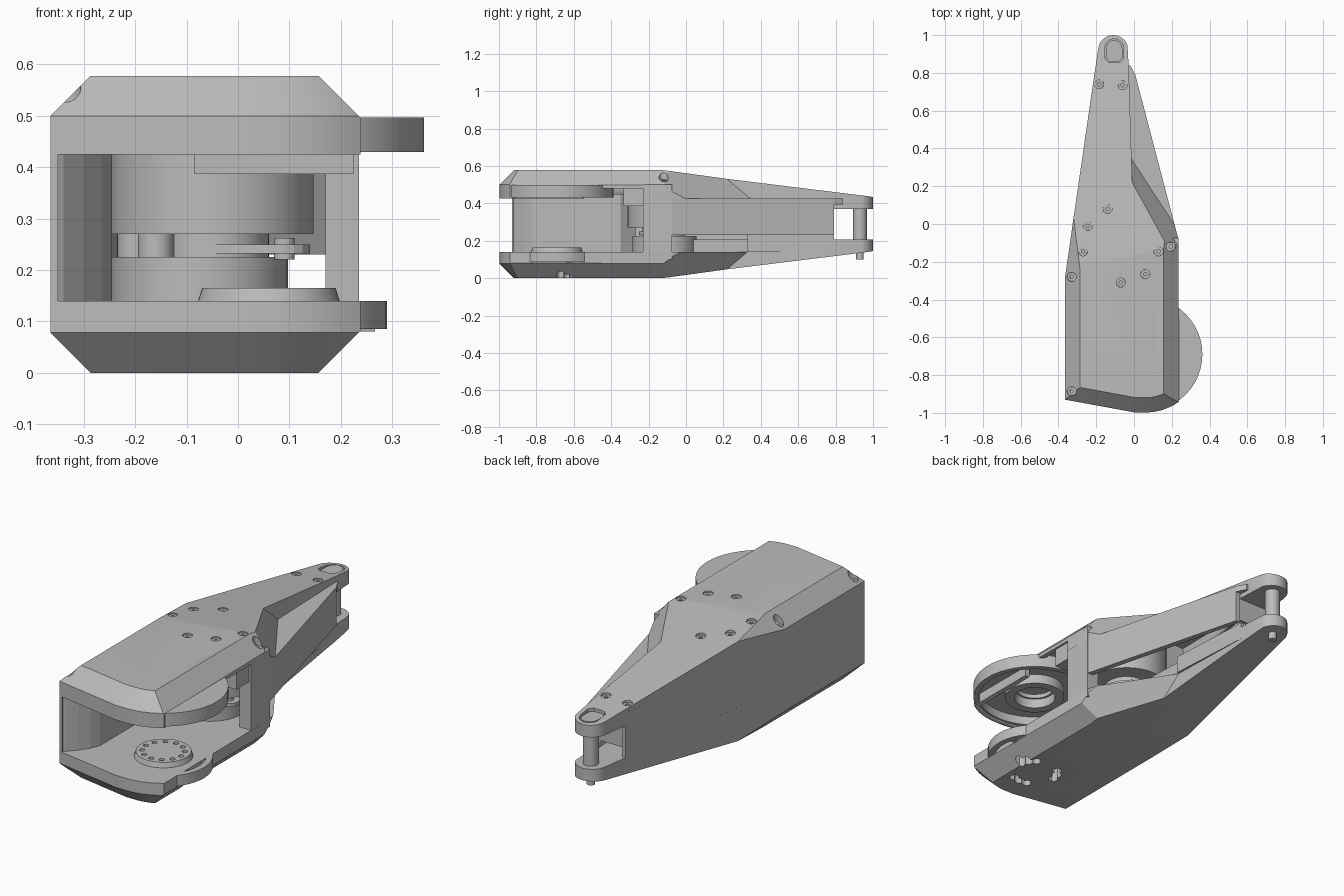
import bpy, bmesh
from math import sin, cos, pi, radians
from mathutils import Vector

if "Cube" in bpy.data.objects:
    bpy.data.objects.remove(bpy.data.objects["Cube"])

grey = bpy.data.materials.new("warm grey plastic")
grey.use_nodes = True
grey.diffuse_color = (0.5, 0.5, 0.5, 1)
grey.node_tree.nodes["Principled BSDF"].inputs["Base Color"].default_value = (0.5, 0.5, 0.5, 1)

H = 0.578                       # overall height
HUB = (0.06, -0.69)             # joint axis at the front
MOTOR = (-0.05, -0.115)         # motor axis
TIP = (-0.11, 0.92)             # pin axis at the rear


def finish(name, bm):
    bmesh.ops.recalc_face_normals(bm, faces=bm.faces)
    mesh = bpy.data.meshes.new(name)
    bm.to_mesh(mesh)
    bm.free()
    mesh.materials.append(grey)
    ob = bpy.data.objects.new(name, mesh)
    bpy.context.scene.collection.objects.link(ob)
    return ob


def add_prism(bm, outline, z0, z1):
    low = [bm.verts.new((x, y, z0)) for x, y in outline]
    top = [bm.verts.new((x, y, z1)) for x, y in outline]
    bm.faces.new(low[::-1])
    bm.faces.new(top)
    for i in range(len(low)):
        j = (i + 1) % len(low)
        bm.faces.new((low[i], low[j], top[j], top[i]))
    return top


def prism(name, outline, z0, z1):
    bm = bmesh.new()
    add_prism(bm, outline, z0, z1)
    return finish(name, bm)


def arc(c, r, a0, a1, n):
    return [(c[0] + r * cos(radians(a0 + (a1 - a0) * i / n)),
             c[1] + r * sin(radians(a0 + (a1 - a0) * i / n))) for i in range(n + 1)]


def circle(c, r, n=48):
    return arc(c, r, 0, 360, n)[:-1]


def box(name, x0, x1, y0, y1, z0, z1):
    return prism(name, [(x0, y0), (x1, y0), (x1, y1), (x0, y1)], z0, z1)


def smooth(ob):
    for o in bpy.context.selected_objects:
        o.select_set(False)
    bpy.context.view_layer.objects.active = ob
    ob.select_set(True)
    bpy.ops.object.shade_smooth_by_angle(angle=radians(25))
    return ob


def drum(name, c, r, z0, z1, r_top=None):
    bm = bmesh.new()
    top = add_prism(bm, circle(c, r), z0, z1)
    for v, (x, y) in zip(top, circle(c, r_top or r)):
        v.co.x, v.co.y = x, y
    return smooth(finish(name, bm))


def ring(name, c, r, hole, z0, z1):
    bm = bmesh.new()
    loops = [[bm.verts.new((x, y, z)) for x, y in circle(c, rad)]
             for rad, z in ((r, z0), (r, z1), (hole, z1), (hole, z0))]
    for k in range(4):
        a, b = loops[k], loops[(k + 1) % 4]
        for i in range(len(a)):
            j = (i + 1) % len(a)
            bm.faces.new((a[i], a[j], b[j], b[i]))
    return smooth(finish(name, bm))


def cut(ob, cutter):
    mod = ob.modifiers.new("cut", "BOOLEAN")
    mod.operation, mod.solver, mod.object = "DIFFERENCE", "EXACT", cutter
    cutter.hide_render = True
    cutter.hide_set(True)


def side_planes(outline):
    # Outward planes of a counter-clockwise outline
    return [(Vector((*a, 0)), Vector((b[1] - a[1], a[0] - b[0], 0)).normalized())
            for a, b in zip(outline, outline[1:] + outline[:1])]


def convex(name, planes, base, inset=0.0, mirrored=False):
    # Block trimmed by planes, each moved inward by the inset
    bm = bmesh.new()
    add_prism(bm, [(-2, -2), (2, -2), (2, 2), (-2, 2)], base, H - inset)
    for co, no in planes:
        got = bmesh.ops.bisect_plane(bm, geom=bm.verts[:] + bm.edges[:] + bm.faces[:], dist=1e-6,
                                     plane_co=co - no * inset, plane_no=no, clear_outer=True)
        edges = [e for e in got["geom_cut"] if isinstance(e, bmesh.types.BMEdge) and e.is_boundary]
        if len(edges) > 2:
            bmesh.ops.edgeloop_fill(bm, edges=edges)
    if mirrored:
        for v in bm.verts:
            v.co.z = H - v.co.z
    return smooth(finish(name, bm))


# Outlines and trimming planes
nose = [(-0.365, -0.93), (0.0, -0.997)] + arc(HUB, 0.308, -88, -54.5, 5)
tip_arc = arc(TIP, 0.08, 10, 172, 12)
outline = nose + [(0.235, -0.08)] + tip_arc + [(-0.365, -0.28)]
spine_line = [(-0.325, 0.0), (0.0, 0.0), (0.0, 0.33), (-0.028, 0.83)] + tip_arc
roof = (Vector((0.2, -0.12, H)), Vector((-0.0276, 0.122, 1)).normalized())
left_bevel = (Vector((-0.365, 0, 0.5)), Vector((-1, 0, 1)).normalized())
right_bevel = (Vector((0.235, 0, 0.5)), Vector((1, 0, 1)).normalized())
rear_bevel = (Vector((0, 0.2, 0.535)), Vector((0.029, 0.019, 0.0215)).normalized())
nose_bevels = [(co + Vector((0, 0, 0.5)), (no + Vector((0, 0, 1))).normalized())
               for co, no in side_planes(outline)[:len(nose) - 1]]
shell_planes = side_planes(outline) + nose_bevels + [roof, left_bevel, right_bevel, rear_bevel]
spine_planes = side_planes(spine_line) + [roof, left_bevel]
back_stop = (Vector((0, 0.77, 0)), Vector((0, 1, 0)))

# Upper and lower shells, hollow, each with a tapering spine
shells, spines = [], []
for side, low, base in (("upper", False, 0.425), ("lower", True, 0.438)):
    shell = convex(side + "_shell", shell_planes, base, 0, low)
    cut(shell, convex(side + "_shell_cavity", shell_planes, 0.3, 0.025, low))
    spine = convex(side + "_spine", spine_planes, 0.371, 0, low)
    cut(spine, convex(side + "_spine_cavity", spine_planes + [back_stop], 0.3, 0.022, low))
    shells.append(shell)
    spines.append(spine)
cut(shells[0], box("side_notch_cutter", 0.15, 0.5, -0.55, -0.23, 0.3, 0.48))

# Lower rear flank rising to the slot
prism("lower_flank", [(0.0, 0.33), (-0.026, 0.79), (-0.045, 0.79), (-0.02, 0.33)], 0.14, 0.23)

# Closed left wall with its thick inner pad
prism("left_wall", [(-0.365, -0.93), (-0.35, -0.93), (-0.35, -0.28), (-0.19, 0.79),
                    (-0.2103, 0.79), (-0.365, -0.28)], 0.13, 0.44)
prism("left_inner_pad", [(-0.355, -0.925), (-0.34, -0.915), (-0.30, -0.87), (-0.265, -0.82), (-0.245, -0.77),
                         (-0.245, -0.35), (-0.30, -0.27), (-0.355, -0.27)], 0.12, 0.45)

# Right pillar, crossbar, side beam, ledge and fork wall
box("right_pillar", 0.17, 0.235, -0.23, -0.075, 0.1, 0.5)
box("motor_crossbar", -0.085, 0.225, -0.335, -0.2, 0.387, 0.48)
prism("side_beam", [(0.235, -0.08), (0.007, 0.79), (-0.02, 0.79), (0.205, -0.08)], 0.23, 0.42)
prism("side_ledge", [(0.235, -0.08), (0.007, 0.79), (-0.02, 0.84), (-0.08, 0.84), (-0.06, 0.1), (0.1, -0.08)],
      0.395, 0.426)
box("fork_wall", -0.2, 0.0, 0.765, 0.78, 0.25, 0.39)

# Upper joint flange and bearing
ring("upper_flange_rim", HUB, 0.302, 0.275, 0.43, 0.497)
ring("upper_flange_plate", HUB, 0.29, 0.09, 0.475, 0.497)
ring("upper_bearing", HUB, 0.145, 0.1, 0.426, 0.49)

# Lower joint flange, hub and ribs
ring("lower_flange_rim", HUB, 0.23, 0.2, 0.085, 0.14)
drum("lower_hub_core", HUB, 0.085, 0.015, 0.1)
hub = drum("lower_hub", HUB, 0.155, 0.085, 0.165, 0.13)
for k in range(6):
    a = radians(20 + 60 * k)
    d, n = Vector((cos(a), sin(a))), Vector((-sin(a), cos(a))) * 0.012
    c = Vector(HUB)
    p, q = c + d * 0.13, c + d * (0.27 if 0 < k < 4 else 0.215)
    prism("hub_rib", [tuple(v) for v in (p - n, q - n, q + n, p + n)], 0.08, 0.135)
box("cross_rib", -0.345, 0.22, -0.42, -0.395, 0.07, 0.135)
bm = bmesh.new()
for k in range(12):
    add_prism(bm, circle(arc(HUB, 0.1, 30 * k, 360, 1)[0], 0.013, 12), 0.13, 0.2)
cut(hub, finish("hub_hole_cutter", bm))

# Lobed slots under the hub
bm = bmesh.new()
for start in (0, 120, 240):
    lobes = []
    for s in (1, -1):
        for i in range(19):
            t = i / 18 if s > 0 else 1 - i / 18
            wide = 0.013 + 0.011 * abs(sin(3 * pi * t))
            lobes += arc(HUB, 0.11 + s * wide, start + 66 * t, 360, 1)[:1]
    add_prism(bm, lobes, -0.05, 0.07)
cut(shells[1], finish("underside_slot_cutter", bm))

# Motor and rotor parts
drum("motor_housing", MOTOR, 0.197, 0.27, 0.52)
drum("motor_rotor", MOTOR, 0.11, 0.2, 0.275)
drum("lower_motor_seat", (-0.075, -0.115), 0.172, 0.03, 0.225)
prism("rotor_arm", arc((0.09, -0.2), 0.05, -90, 90, 8) + arc((-0.03, -0.16), 0.07, 90, 270, 8), 0.232, 0.25)
drum("rotor_screw", (0.09, -0.2), 0.02, 0.22, 0.262)
for x, y in ((-0.16, -0.2), (-0.2, -0.1)):
    drum("motor_standoff", (x, y), 0.035, 0.2, 0.275)

# Rear pin
drum("rear_pin", (TIP[0], 0.93), 0.037, 0.16, 0.4)
drum("rear_pin_end", (TIP[0], 0.93), 0.02, 0.1, 0.2)


# Screws sunk into the top, deeper on the bevels
def top_height(x, y):
    return min(co.z - ((x - co.x) * no.x + (y - co.y) * no.y) / no.z
               for co, no in [roof, left_bevel, right_bevel, (Vector((0, 0, H)), Vector((0, 0, 1)))])


screws = [(-0.14, 0.08), (-0.245, -0.01), (-0.27, -0.145), (-0.07, -0.31), (0.06, -0.265), (0.13, -0.145),
          (-0.33, -0.28), (0.195, -0.12), (-0.33, -0.885), (-0.185, 0.74), (-0.06, 0.735)]
bm = bmesh.new()
for i, (x, y) in enumerate(screws):
    z = top_height(x, y)
    sink = 0.028 if i in (6, 7, 8) else 0.008
    add_prism(bm, circle((x, y), 0.024, 20), z - sink - 0.01, z + 0.1)
    ring("screw_head", (x, y), 0.0235, 0.009, z - sink - 0.025, z - sink)
wells = finish("screw_well_cutter", bm)
for ob in (shells[0], spines[0]):
    cut(ob, wells)

# Rounded inset on the upper lug
slot = [(-0.155, 0.875), (-0.135, 0.855), (-0.075, 0.855), (-0.055, 0.875)] + arc((-0.105, 0.93), 0.05, 0, 180, 10)
cut(spines[0], prism("lug_slot_cutter", slot, 0.42, 0.6))
prism("lug_insert", [(-0.105 + (x + 0.105) * 0.86, 0.915 + (y - 0.915) * 0.9) for x, y in slot], 0.4, 0.437)
